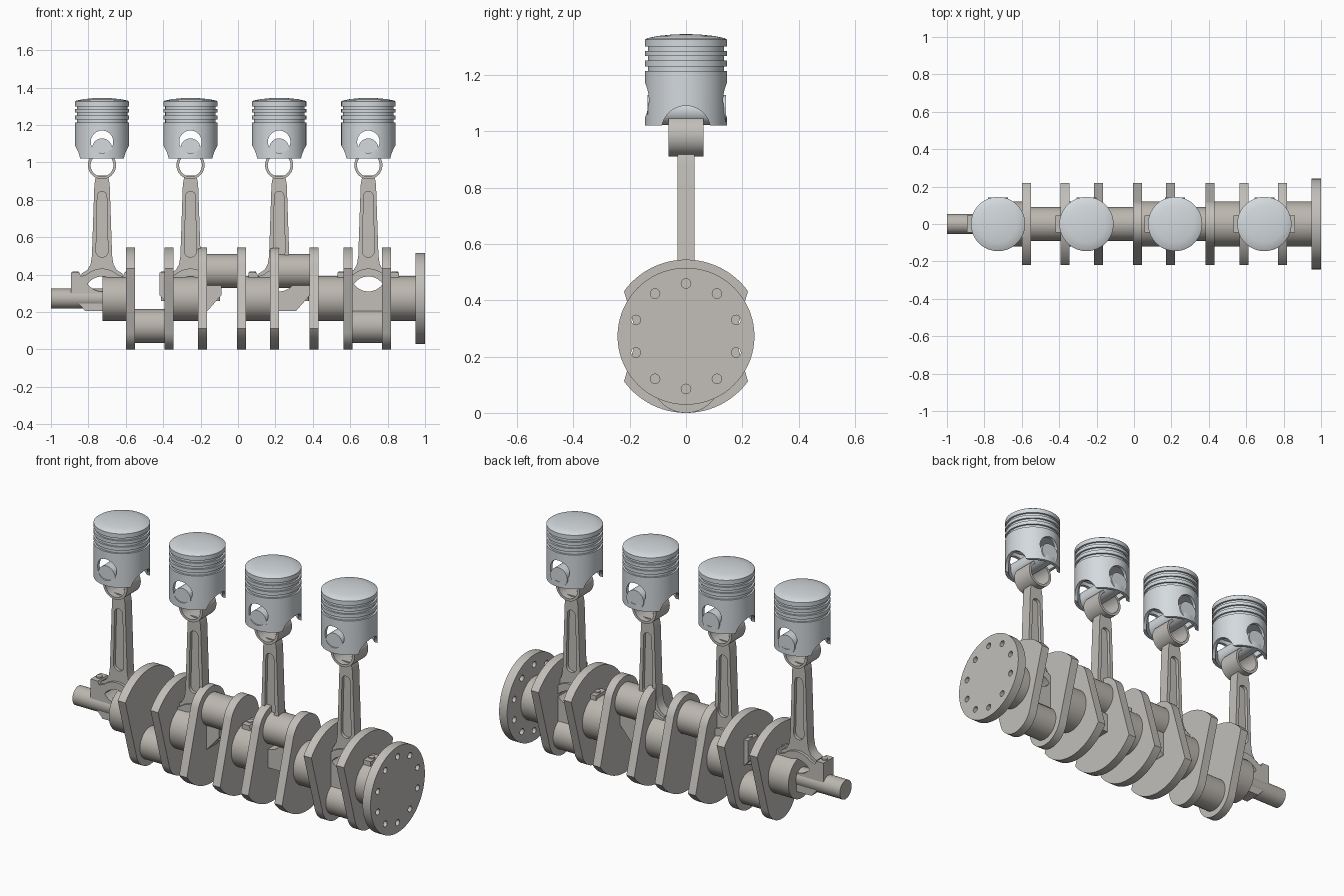
import bpy, bmesh
from math import sin, cos, pi, radians

if "Cube" in bpy.data.objects:
    bpy.data.objects.remove(bpy.data.objects["Cube"])

AXIS = 0.272          # height of the crank axis
THROW = 0.147         # crank pin offset


def material(name, rgb):
    m = bpy.data.materials.new(name)
    m.diffuse_color = (*rgb, 1)
    m.use_nodes = True
    m.node_tree.nodes["Principled BSDF"].inputs["Base Color"].default_value = m.diffuse_color
    return m


STEEL = material("warm_steel", (0.50, 0.47, 0.43))
ROD = material("forged_steel", (0.54, 0.52, 0.49))
ALLOY = material("light_alloy", (0.66, 0.70, 0.73))


def activate(ob):
    bpy.ops.object.select_all(action='DESELECT')
    ob.select_set(True)
    bpy.context.view_layer.objects.active = ob


def finish(ob, mat):
    bm = bmesh.new()
    bm.from_mesh(ob.data)
    bmesh.ops.remove_doubles(bm, verts=bm.verts, dist=1e-5)
    bmesh.ops.recalc_face_normals(bm, faces=bm.faces)
    bm.to_mesh(ob.data)
    bm.free()
    ob.data.materials.clear()
    ob.data.materials.append(mat)
    activate(ob)
    bpy.ops.object.shade_smooth_by_angle(angle=radians(30))
    return ob


def arc(cx, cy, r, a0, a1, n=24):
    return [(cx + r * cos(radians(a0 + (a1 - a0) * i / n)),
             cy + r * sin(radians(a0 + (a1 - a0) * i / n))) for i in range(n + 1)]


def circle(cx, cy, r, n=40):
    return arc(cx, cy, r, 0, 360, n)[:-1]


def plate(name, loops, half, loc, mat, side=False):
    """Extruded outline with holes, in the XZ plane (or YZ if side)."""
    cu = bpy.data.curves.new(name, 'CURVE')
    cu.dimensions, cu.fill_mode, cu.extrude = '2D', 'BOTH', half
    for pts in loops:
        sp = cu.splines.new('POLY')
        sp.points.add(len(pts) - 1)
        for p, (u, v) in zip(sp.points, pts):
            p.co = (u, v, 0, 1)
        sp.use_cyclic_u = True
    ob = bpy.data.objects.new(name, cu)
    bpy.context.collection.objects.link(ob)
    ob.location = loc
    ob.rotation_euler = (pi / 2, 0, pi / 2 if side else 0)
    activate(ob)
    bpy.ops.object.convert(target='MESH')
    return finish(bpy.context.view_layer.objects.active, mat)


def rod(name, axis, a, b, centre, r, mat, n=48):
    """Cylinder along an axis from a to b; centre gives the other coordinates."""
    loc = list(centre)
    loc['XYZ'.index(axis)] = (a + b) / 2
    rot = {'X': (0, pi / 2, 0), 'Y': (pi / 2, 0, 0), 'Z': (0, 0, 0)}[axis]
    bpy.ops.mesh.primitive_cylinder_add(vertices=n, radius=r, depth=b - a,
                                        location=loc, rotation=rot)
    ob = bpy.context.object
    ob.name = name
    return finish(ob, mat)


def lathe(name, profile, mat):
    bm = bmesh.new()
    vs = [bm.verts.new((r, 0, z)) for r, z in profile]
    es = [bm.edges.new(e) for e in zip(vs, vs[1:])]
    bmesh.ops.spin(bm, geom=vs + es, axis=(0, 0, 1), cent=(0, 0, 0),
                   angle=2 * pi, steps=64)
    me = bpy.data.meshes.new(name)
    bm.to_mesh(me)
    bm.free()
    ob = bpy.data.objects.new(name, me)
    bpy.context.collection.objects.link(ob)
    return finish(ob, mat)


def cut(ob, cutter):
    m = ob.modifiers.new("cut", 'BOOLEAN')
    m.operation, m.solver, m.object = 'DIFFERENCE', 'EXACT', cutter
    activate(ob)
    bpy.ops.object.modifier_apply(modifier=m.name)
    bpy.data.objects.remove(cutter)


def mirrored(half):
    """Add the left half to a right-half outline."""
    return half + [(-x, z) for x, z in reversed(half) if abs(x) > 1e-6]


# crankshaft: snout, main journals, crank pins, webs and bolted flange
webs = [-0.575, -0.37, -0.19, 0.018, 0.195, 0.406, 0.589, 0.793]
rod("snout", 'X', -1, -0.72, (0, 0, AXIS), 0.053, STEEL)
mains = [(-0.725, webs[0])] + [(webs[i], webs[i + 1]) for i in (1, 3, 5)] + [(webs[7], 0.96)]
for i, (a, b) in enumerate(mains):
    rod(f"main_journal_{i + 1}", 'X', a, b, (0, 0, AXIS), 0.12, STEEL, 64)
for i, s in enumerate((-1, 1, 1, -1)):
    a, b = webs[2 * i], webs[2 * i + 1]
    rod(f"crank_pin_{i + 1}", 'X', a, b, (0, 0, AXIS + s * THROW), 0.09, STEEL, 64)
    outline = arc(0, 0, 0.272, -144, -36, 32) + arc(0, THROW, 0.125, 16.6, 163.4, 32)
    for j, x in enumerate((a, b)):
        plate(f"crank_web_{2 * i + j + 1}", [[(y, s * z) for y, z in outline]],
              0.024, (x, 0, AXIS), ROD, True)
holes = [circle(0.187 * sin(k * pi / 5), 0.187 * cos(k * pi / 5), 0.017, 16) for k in range(10)]
plate("flange", [circle(0, 0, 0.243, 72)] + holes, 0.025, (0.975, 0, AXIS), ROD, True)

# connecting rod outlines
shank = mirrored([(0.03, 0.93), (0.037, 0.905), (0.041, 0.88), (0.054, 0.50), (0.061, 0.455),
                  (0.078, 0.425), (0.11, 0.405), (0.11, 0.392), (0.077, 0.36), (0.05, 0.385),
                  (0.02, 0.393)])
slot = arc(0, 0.82, 0.025, 0, 180, 12) + arc(0, 0.525, 0.032, 180, 360, 12)
lens_top = arc(0, 0.296, 0.094, 145, 35)
lens_low = arc(0, 0.404, 0.094, 215, 325)
upper = ([(0.165, 0.35), (0.165, 0.41), (0.12, 0.41), (0.112, 0.39)]
         + arc(0, 0.31, 0.122, 48, 132, 16)
         + [(-0.112, 0.39), (-0.12, 0.41), (-0.165, 0.41), (-0.165, 0.35)] + lens_top)
cap = ([(0.165, 0.35), (0.165, 0.29), (0.09, 0.205), (-0.09, 0.205), (-0.165, 0.29),
        (-0.165, 0.35)] + lens_low)

# piston body: lathed shell with ring grooves
profile = [(0, 1.345), (0.05, 1.343), (0.1, 1.338), (0.138, 1.33), (0.145, 1.325)]
for lo, hi in ((1.285, 1.3), (1.25, 1.267), (1.213, 1.23)):
    profile += [(0.145, hi), (0.135, hi), (0.135, lo), (0.145, lo)]
profile += [(0.145, 1.02), (0.128, 1.02), (0.128, 1.19), (0, 1.195)]
piston = lathe("piston_1", profile, ALLOY)
# wrist pin openings and skirt arches
cut(piston, rod("pin_cutter", 'Y', -0.3, 0.3, (0, 0, 1.11), 0.06, ALLOY))
cut(piston, rod("arch_cutter", 'X', -0.3, 0.3, (0, 0, 1.003), 0.087, ALLOY))
finish(piston, ALLOY)

# the four piston and rod sets
for i, x in enumerate((-0.727, -0.254, 0.22, 0.697)):
    n = i + 1
    body = piston
    if i:
        body = piston.copy()
        body.name = f"piston_{n}"
        bpy.context.collection.objects.link(body)
    body.location.x = x
    rod(f"wrist_pin_{n}", 'Y', -0.136, 0.142, (x, 0, 1.075), 0.053, ALLOY)
    loc = (x, 0, 0)
    plate(f"rod_small_end_{n}", [circle(0, 0.985, 0.075, 48), circle(0, 0.985, 0.061, 48)],
          0.062, loc, ROD)
    plate(f"rod_shank_{n}", [shank, slot], 0.03, loc, ROD)
    plate(f"rod_shank_web_{n}", [slot], 0.012, loc, ROD)
    plate(f"rod_big_end_{n}", [upper], 0.045, loc, ROD)
    plate(f"rod_cap_{n}", [cap], 0.045, loc, ROD)
    for s in (-1, 1):
        rod(f"rod_bolt_{n}", 'Z', 0.26, 0.417, (x + s * 0.142, 0, 0), 0.017, ROD, 16)
